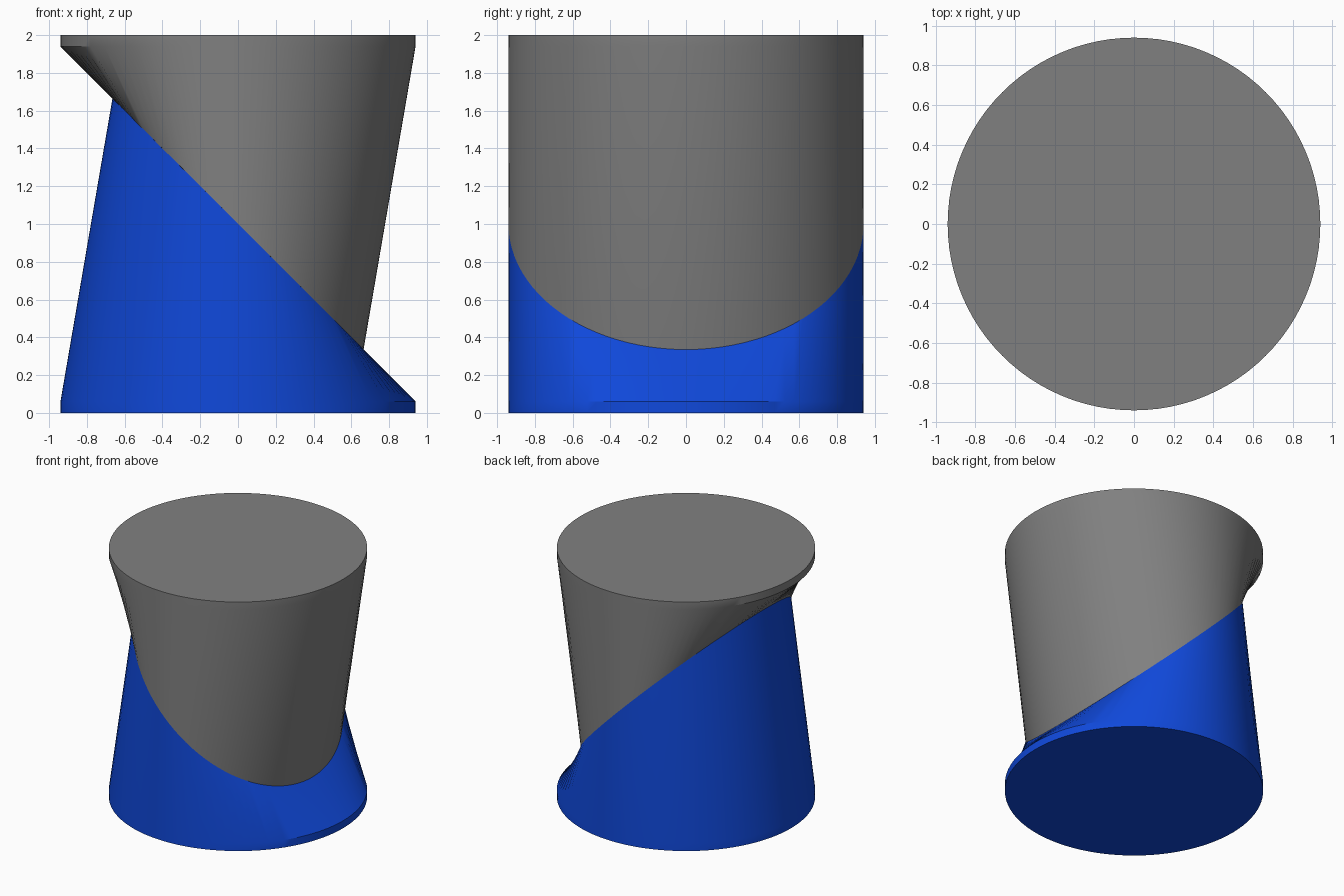
import bpy, bmesh, math
from mathutils import Matrix

cube = bpy.data.objects.get("Cube")
if cube:
    bpy.data.objects.remove(cube, do_unlink=True)

SIDES = 96
R = 0.94             # radius of the end discs and of the tilted joint circle
RIM = 0.06           # height of the straight rim
TILT = R * math.sqrt(0.5)


def material(name, rgb):
    mat = bpy.data.materials.new(name)
    mat.use_nodes = True
    mat.diffuse_color = (*rgb, 1)
    mat.node_tree.nodes["Principled BSDF"].inputs["Base Color"].default_value = (*rgb, 1)
    return mat


def half(name, mat, flip):
    """Loft from a flat disc, up a short rim, to a circle tilted 45 degrees."""
    bm = bmesh.new()
    angles = [2 * math.pi * i / SIDES for i in range(SIDES)]
    rings = [
        [bm.verts.new((R * math.cos(a), R * math.sin(a), 0)) for a in angles],
        [bm.verts.new((R * math.cos(a), R * math.sin(a), RIM)) for a in angles],
        [bm.verts.new((TILT * math.cos(a), R * math.sin(a), 1 - TILT * math.cos(a)))
         for a in angles],
    ]
    for low, high in zip(rings, rings[1:]):
        for i in range(SIDES):
            j = (i + 1) % SIDES
            bm.faces.new((low[i], low[j], high[j], high[i]))
    bm.faces.new(rings[0][::-1])
    bm.faces.new(rings[-1])
    if flip:
        # Half turn about the y axis through the centre
        turn = Matrix.Translation((0, 0, 2)) @ Matrix.Rotation(math.pi, 4, "Y")
        bmesh.ops.transform(bm, matrix=turn, verts=bm.verts)
    bmesh.ops.recalc_face_normals(bm, faces=bm.faces)
    mesh = bpy.data.meshes.new(name)
    bm.to_mesh(mesh)
    bm.free()
    mesh.materials.append(mat)
    obj = bpy.data.objects.new(name, mesh)
    bpy.context.collection.objects.link(obj)
    bpy.ops.object.select_all(action="DESELECT")
    obj.select_set(True)
    bpy.context.view_layer.objects.active = obj
    bpy.ops.object.shade_smooth_by_angle(angle=math.radians(30))
    return obj


# Two identical interlocking halves meeting on the tilted circle
half("lower_half", material("blue", (0.005, 0.066, 0.71)), False)
half("upper_half", material("grey", (0.216, 0.216, 0.216)), True)
